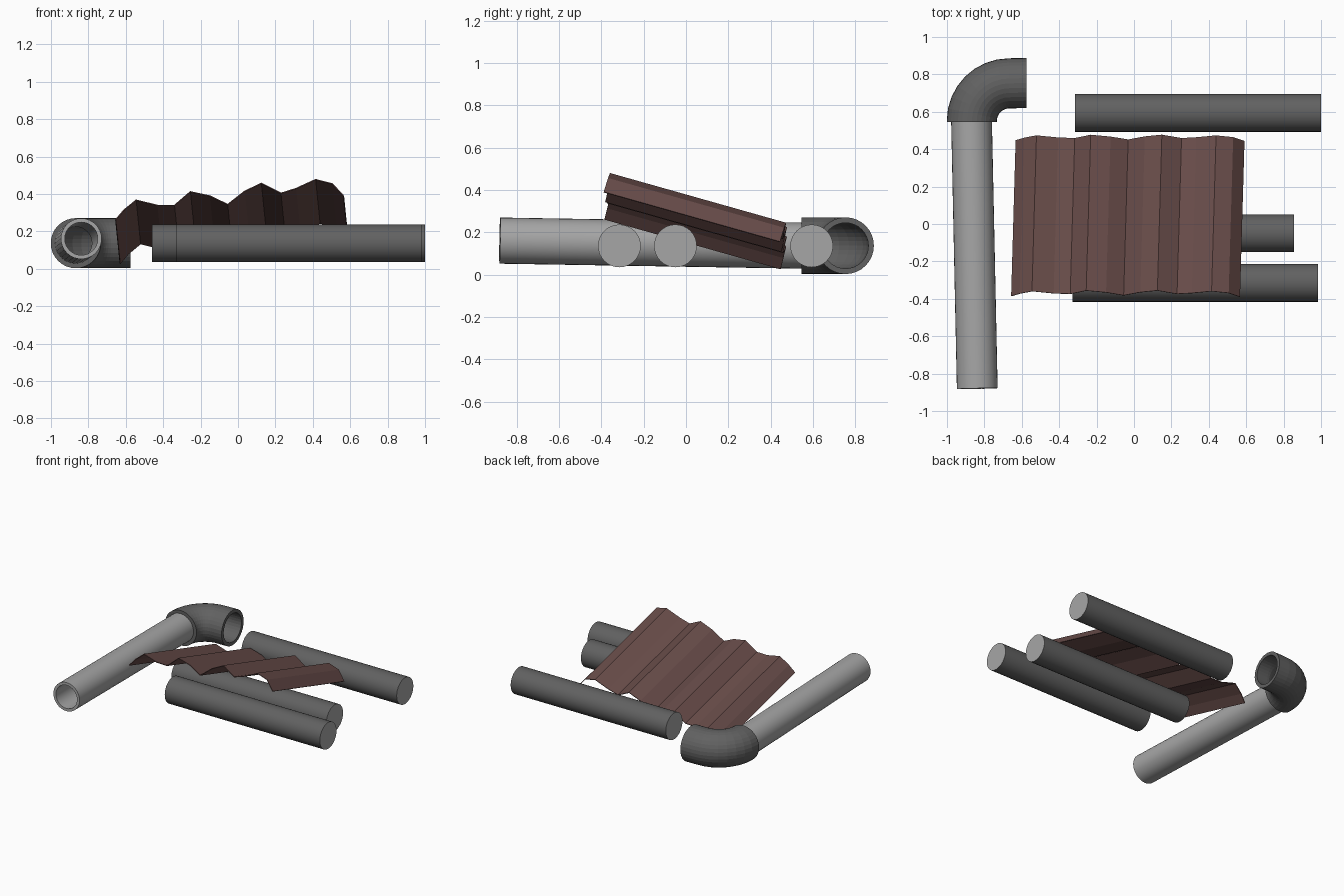
import bpy, bmesh, math
from mathutils import Vector

if "Cube" in bpy.data.objects:
    bpy.data.objects.remove(bpy.data.objects["Cube"])

SIDES = 32


def material(name, rgb):
    m = bpy.data.materials.new(name)
    m.diffuse_color = (*rgb, 1)
    m.use_nodes = True
    m.node_tree.nodes["Principled BSDF"].inputs["Base Color"].default_value = m.diffuse_color
    return m


def finish(name, bm, mats=(), smooth=True):
    bmesh.ops.recalc_face_normals(bm, faces=bm.faces)
    me = bpy.data.meshes.new(name)
    bm.to_mesh(me)
    bm.free()
    ob = bpy.data.objects.new(name, me)
    bpy.context.collection.objects.link(ob)
    for m in mats:
        me.materials.append(m)
    if smooth:
        bpy.ops.object.select_all(action='DESELECT')
        ob.select_set(True)
        bpy.context.view_layer.objects.active = ob
        bpy.ops.object.shade_smooth_by_angle(angle=math.radians(30))
    return ob


def hollow_tube(name, path, outer, inner, mats=(), smooth=True):
    """Sweep an annular wall along (centre, tangent) stations."""
    bm = bmesh.new()

    def ring(c, t, r):
        u = t.cross(Vector((0, 0, 1))).normalized()
        v = u.cross(t).normalized()
        angles = [2 * math.pi * i / SIDES for i in range(SIDES)]
        return [bm.verts.new(c + u * r * math.cos(a) + v * r * math.sin(a)) for a in angles]

    rings = [ring(c, t, outer) for c, t in path]
    rings += [ring(c, t, inner) for c, t in reversed(path)]
    for k, a in enumerate(rings):
        b = rings[(k + 1) % len(rings)]
        for i in range(SIDES):
            j = (i + 1) % SIDES
            bm.faces.new((a[i], a[j], b[j], b[i]))
    return finish(name, bm, mats, smooth)


dark = material("dark_grey", (0.12, 0.12, 0.12))
light = material("light_grey", (0.38, 0.38, 0.38))
rust = material("rusty_brown", (0.14, 0.073, 0.068))

# Three solid bars with lighter cut ends
for name, x0, y in (("bar_front", -0.33, -0.315),
                    ("bar_middle", -0.46, -0.05),
                    ("bar_back", -0.315, 0.594)):
    bm = bmesh.new()
    bmesh.ops.create_cone(bm, cap_ends=True, segments=SIDES,
                          radius1=0.101, radius2=0.101, depth=1.315)
    for f in bm.faces:
        f.material_index = 1 if len(f.verts) > 4 else 0
    ob = finish(name, bm, (dark, light))
    ob.rotation_euler = (0, math.pi / 2, 0)
    ob.location = (x0 + 1.315 / 2, y, 0.136)

# Long straight pipe, slightly tilted
p0, p1 = Vector((-0.838, -0.88, 0.161)), Vector((-0.869, 0.57, 0.137))
axis = (p1 - p0).normalized()
hollow_tube("straight_pipe", [(p0, axis), (p1, axis)], 0.109, 0.088, (light,))

# Elbow fitting: quarter bend, then a short straight lip
centre, bend, z = Vector((-0.667, 0.552, 0)), 0.2, 0.137
path = [(Vector((-0.867, 0.545, 0.137)), Vector((0, 1, 0)))]
for i in range(9):
    a = math.pi / 2 * i / 8
    path.append((centre + Vector((-bend * math.cos(a), bend * math.sin(a), z)),
                 Vector((math.sin(a), math.cos(a), 0))))
path.append((Vector((-0.574, 0.754, z)), Vector((1, 0, 0))))
hollow_tube("elbow_fitting", path, 0.134, 0.108, (dark,), smooth=False)

# Bent corrugated sheet leaning across the bars
profile = [(-0.655, 0.262), (-0.61, 0.315), (-0.545, 0.368), (-0.43, 0.34),
           (-0.34, 0.34), (-0.255, 0.413), (-0.15, 0.39), (-0.055, 0.345),
           (0.035, 0.415), (0.125, 0.458), (0.23, 0.405), (0.31, 0.43),
           (0.415, 0.478), (0.505, 0.455), (0.565, 0.39)]
run = Vector((0.024, 0.833, -0.235))
bm = bmesh.new()
front = [bm.verts.new((x, -0.479 + 0.277 * h - 0.032 * x, h)) for x, h in profile]
back = [bm.verts.new(v.co + run) for v in front]
for i in range(len(front) - 1):
    bm.faces.new((front[i], front[i + 1], back[i + 1], back[i]))
sheet = finish("corrugated_sheet", bm, (rust,), smooth=False)
wall = sheet.modifiers.new("thickness", 'SOLIDIFY')
wall.thickness = 0.005
wall.offset = 0
